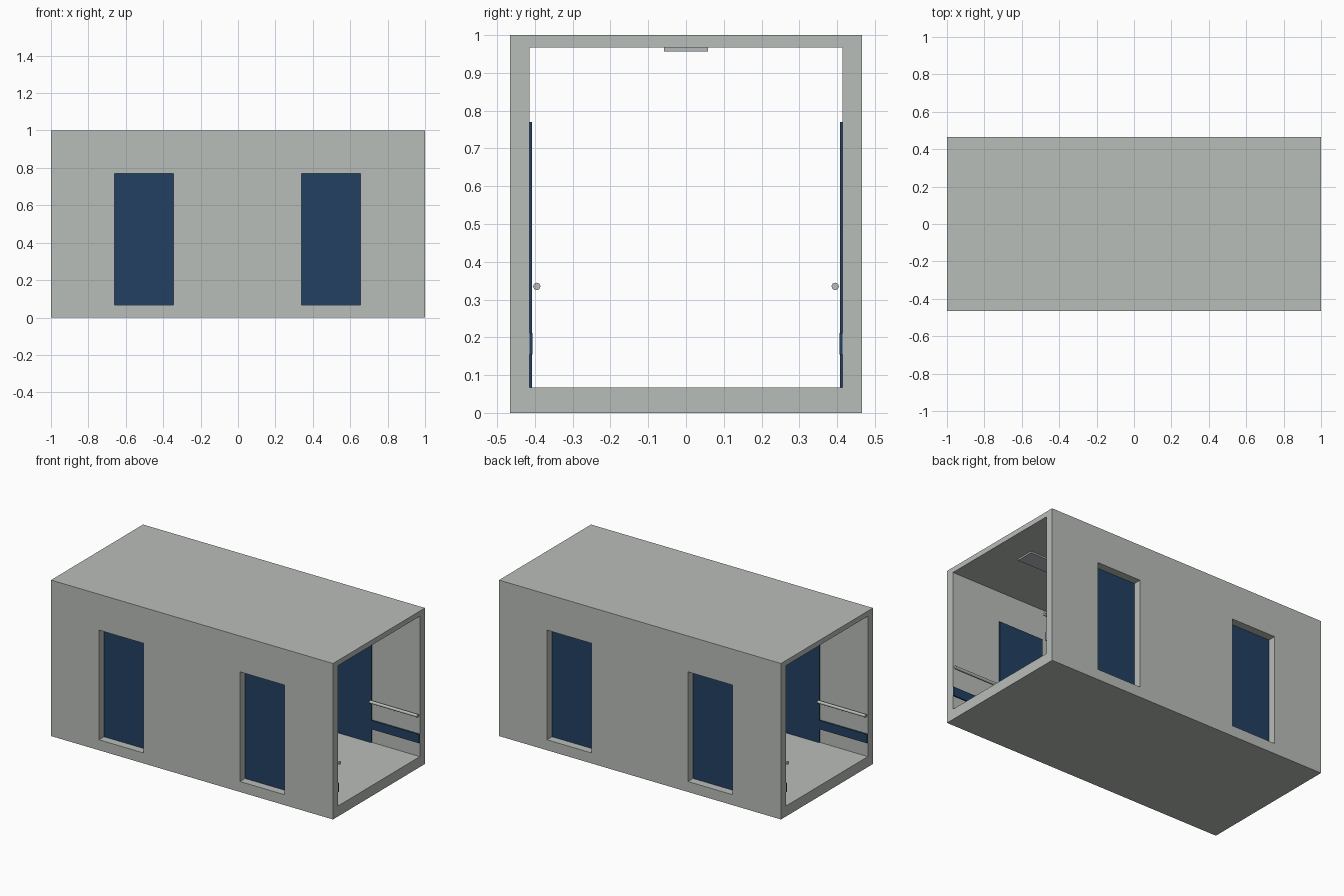
import bpy, bmesh, math
from mathutils import Matrix

if "Cube" in bpy.data.objects:
    bpy.data.objects.remove(bpy.data.objects["Cube"])


def material(name, rgb):
    m = bpy.data.materials.new(name)
    m.diffuse_color = (*rgb, 1)
    m.use_nodes = True
    m.node_tree.nodes["Principled BSDF"].inputs["Base Color"].default_value = m.diffuse_color
    return m


GREY = material("pale_grey", (0.485, 0.510, 0.485))
BLUE = material("navy_blue", (0.016, 0.051, 0.120))
LAMP = material("lamp_grey", (0.470, 0.490, 0.515))

HALF_Y, WALL_IN = 0.466, 0.414       # outer and inner wall planes
FLOOR, CEILING = 0.067, 0.967
DOOR_TOP = 0.77
DOORS = [(-0.66, -0.345), (0.34, 0.656)]
PIERS = [(-1, -0.66), (-0.345, 0.34), (0.656, 1)]   # wall runs between doors


def finish(bm, name, mat, turn=0):
    bm.transform(Matrix.Rotation(turn, 4, 'Z'))
    bmesh.ops.recalc_face_normals(bm, faces=bm.faces)
    me = bpy.data.meshes.new(name)
    bm.to_mesh(me)
    bm.free()
    me.materials.append(mat)
    ob = bpy.data.objects.new(name, me)
    bpy.context.collection.objects.link(ob)
    return ob


def box(name, mat, x, y, z, turn=0):
    bm = bmesh.new()
    bmesh.ops.create_cube(bm, size=1)
    for v in bm.verts:
        v.co = [r[0] if c < 0 else r[1] for c, r in zip(v.co, (x, y, z))]
    return finish(bm, name, mat, turn)


def wall(name, turn):
    # Comb-shaped outline with two door openings, pushed through the wall depth
    outline = [(-1, FLOOR)]
    for a, b in DOORS:
        outline += [(a, FLOOR), (a, DOOR_TOP), (b, DOOR_TOP), (b, FLOOR)]
    outline += [(1, FLOOR), (1, CEILING), (-1, CEILING)]
    bm = bmesh.new()
    face = bm.faces.new([bm.verts.new((x, -HALF_Y, z)) for x, z in outline])
    new = bmesh.ops.extrude_face_region(bm, geom=[face])["geom"]
    bmesh.ops.translate(bm, vec=(0, HALF_Y - WALL_IN, 0),
                        verts=[g for g in new if isinstance(g, bmesh.types.BMVert)])
    bmesh.ops.triangulate(bm, faces=[f for f in bm.faces if len(f.verts) > 4])
    finish(bm, name, GREY, turn)


def rail(name, a, b, turn):
    bm = bmesh.new()
    bmesh.ops.create_cone(bm, cap_ends=True, segments=24, radius1=0.0095,
                          radius2=0.0095, depth=b - a)
    bm.transform(Matrix.Translation(((a + b) / 2, -0.395, 0.335))
                 @ Matrix.Rotation(math.pi / 2, 4, 'Y'))
    for f in bm.faces:
        f.smooth = len(f.verts) == 4
    finish(bm, name, GREY, turn)


# Floor, roof and ceiling lamp
box("floor_slab", GREY, (-1, 1), (-HALF_Y, HALF_Y), (0, FLOOR))
box("roof_slab", GREY, (-1, 1), (-HALF_Y, HALF_Y), (CEILING, 1))
box("ceiling_lamp", LAMP, (-0.815, 0.815), (-0.058, 0.058), (0.957, CEILING))

# Each long side; the back is the front turned half way round
for side, turn in (("front", 0), ("back", math.pi)):
    wall(side + "_wall", turn)
    for i, (a, b) in enumerate(DOORS, 1):
        box(f"{side}_door_{i}", BLUE, (a, b), (-0.415, -0.408), (FLOOR, DOOR_TOP), turn)
    for i, (a, b) in enumerate(PIERS, 1):
        box(f"{side}_bumper_strip_{i}", BLUE, (a, b), (-WALL_IN, -0.406), (0.155, 0.212), turn)
        rail(f"{side}_handrail_{i}", a, b, turn)
